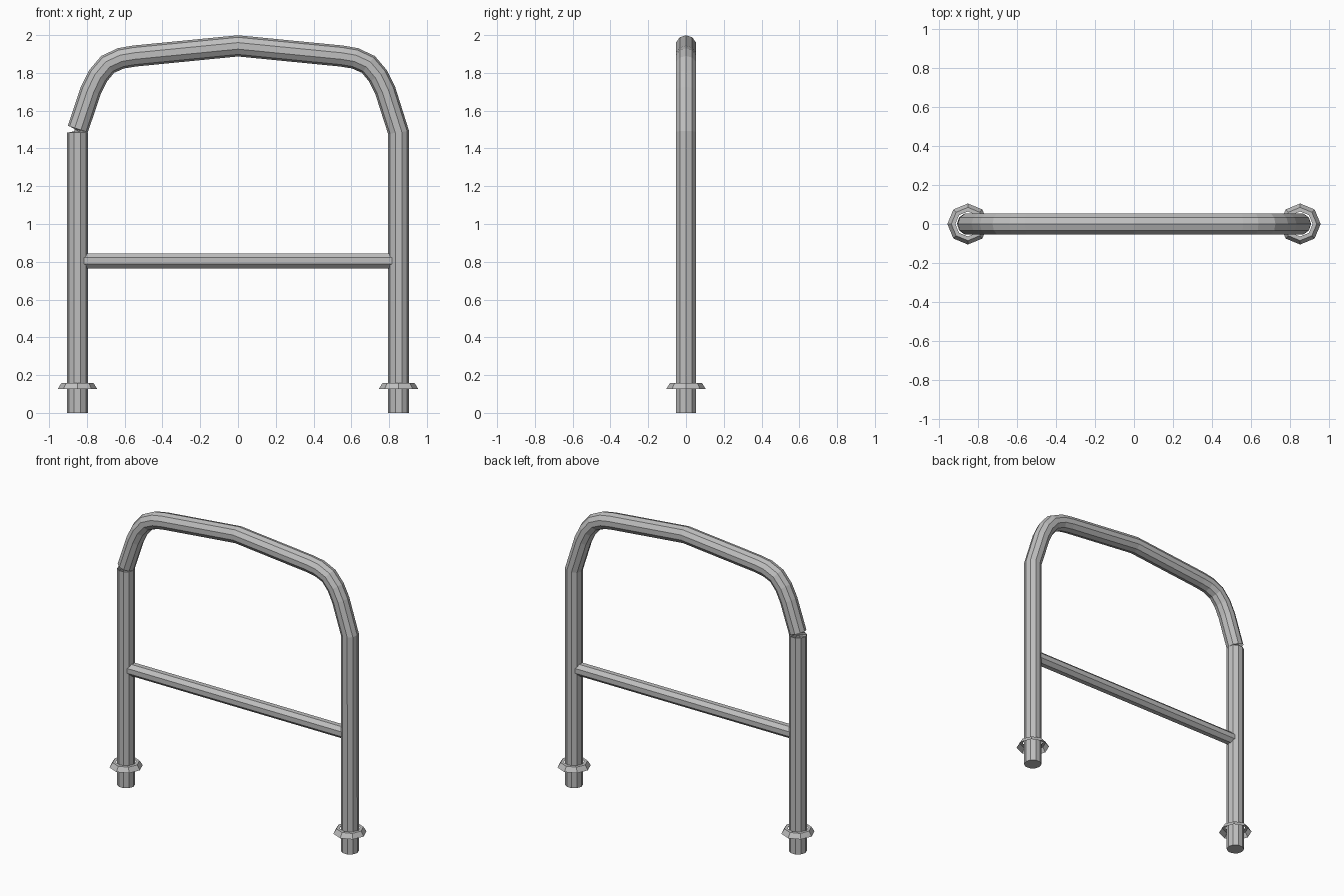
import bpy, bmesh, math
from mathutils import Vector

old = bpy.data.objects.get("Cube")
if old:
    bpy.data.objects.remove(old, do_unlink=True)

steel = bpy.data.materials.new("grey steel")
steel.use_nodes = True
steel.diffuse_color = (0.52, 0.52, 0.52, 1)
steel.node_tree.nodes["Principled BSDF"].inputs["Base Color"].default_value = (0.52, 0.52, 0.52, 1)

LEG_X = 0.85


def finish(name, bm):
    bmesh.ops.recalc_face_normals(bm, faces=bm.faces)
    mesh = bpy.data.meshes.new(name)
    bm.to_mesh(mesh)
    bm.free()
    mesh.materials.append(steel)
    obj = bpy.data.objects.new(name, mesh)
    bpy.context.collection.objects.link(obj)
    return obj


def add_ring(bm, centre, u, v, radius, sides, turn=0.0):
    angles = [math.tau * i / sides + turn for i in range(sides)]
    return [bm.verts.new(centre + radius * (u * math.cos(a) + v * math.sin(a))) for a in angles]


def bridge(bm, rings):
    for a, b in zip(rings, rings[1:]):
        n = len(a)
        for i in range(n):
            j = (i + 1) % n
            bm.faces.new((a[i], a[j], b[j], b[i]))


def tube(name, path, radius, sides, turns, tangents=None):
    """Sweep a polygon along a path in the XZ plane, with capped ends."""
    bm = bmesh.new()
    pts = [Vector((x, 0, z)) for x, z in path]
    rings = []
    for i, p in enumerate(pts):
        before = (p - pts[i - 1]).normalized() if i else Vector()
        after = (pts[i + 1] - p).normalized() if i < len(pts) - 1 else Vector()
        t = (before + after).normalized()
        if tangents and i in tangents:
            t = Vector(tangents[i]).normalized()
        side = Vector((0, 1, 0))
        rings.append(add_ring(bm, p, side.cross(t), side, radius, sides, turns[i]))
    bridge(bm, rings)
    bm.faces.new(rings[0])
    bm.faces.new(rings[-1])
    return finish(name, bm)


# Bent rail: one continuous tube, with a twisted, pinched joint above the right leg
bend = [(0.78, 1.705), (0.742, 1.783), (0.69, 1.845), (0.62, 1.877), (0.55, 1.889)]
path = ([(-LEG_X, 0), (-LEG_X, 1.485), (-0.848, 1.503)]
        + [(-x, z) for x, z in bend] + [(0, 1.943)] + bend[::-1]
        + [(LEG_X, 1.485), (LEG_X, 0)])
twist = math.radians(144)
turns = [twist, twist] + [0] * (len(path) - 2)
tube("bent_rail", path, 0.056, 10, turns, {1: (0, 0, 1), 2: (0.3, 0, 0.95)})

# Cross bar between the legs
tube("cross_bar", [(-0.815, 0.805), (0.815, 0.805)], 0.043, 8, [math.pi / 8] * 2)

# Open flared collars near the feet
for name, x in (("right_collar", -LEG_X), ("left_collar", LEG_X)):
    bm = bmesh.new()
    u, v = Vector((1, 0, 0)), Vector((0, 1, 0))
    profile = [(0.064, 0.158), (0.085, 0.158), (0.105, 0.126)]
    bridge(bm, [add_ring(bm, Vector((x, 0, z)), u, v, r, 8) for r, z in profile])
    finish(name, bm)
